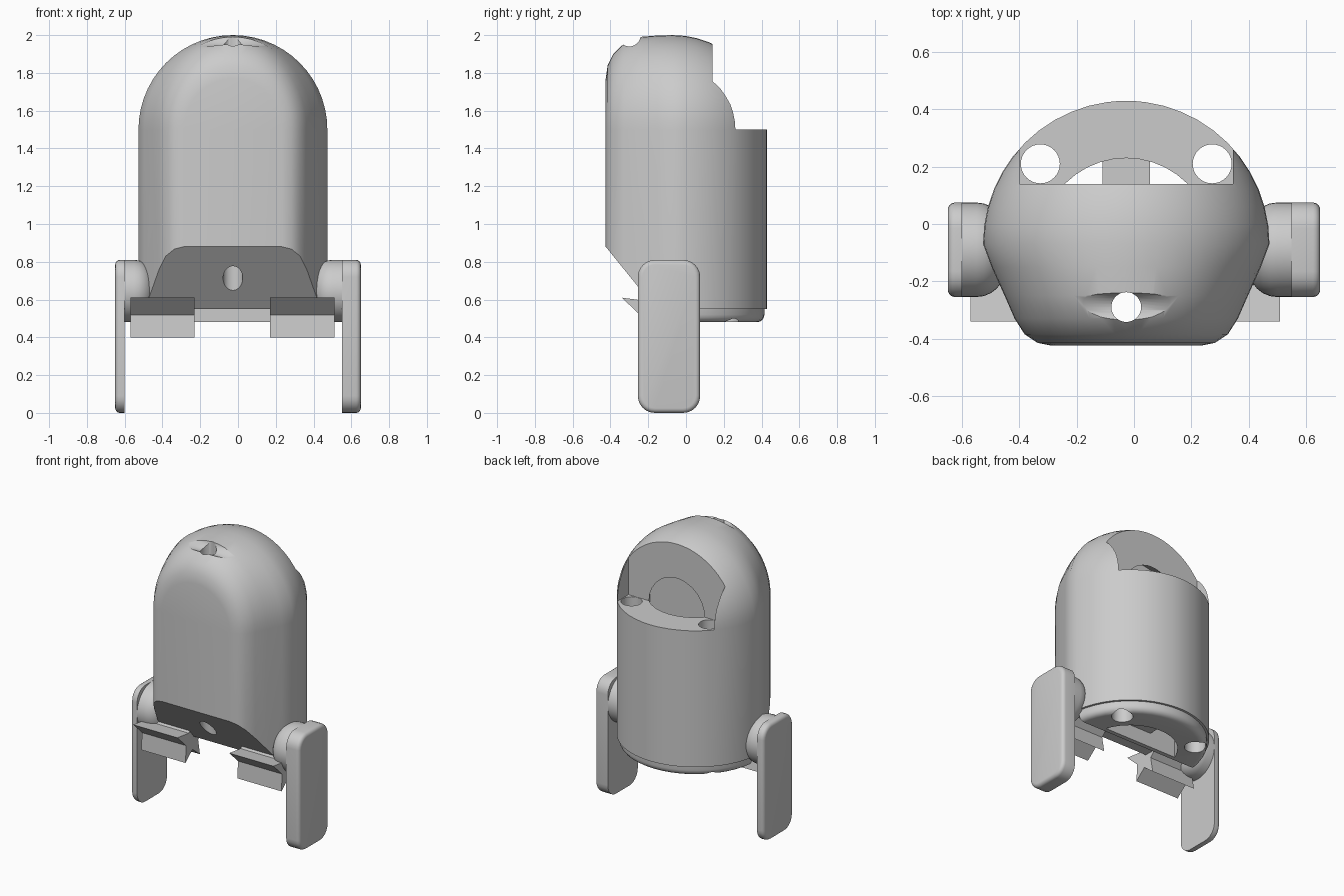
import bpy, bmesh, math
from mathutils import Matrix, Vector

if "Cube" in bpy.data.objects:
    bpy.data.objects.remove(bpy.data.objects["Cube"])

CX, CY = -0.027, -0.07      # axis of the rounded back
R, SHOULDER, BASE = 0.5, 1.5, 0.55

grey = bpy.data.materials.new("plain_grey")
grey.use_nodes = True
grey.diffuse_color = (0.6, 0.6, 0.6, 1)
grey.node_tree.nodes["Principled BSDF"].inputs["Base Color"].default_value = (0.6, 0.6, 0.6, 1)


def finish(bm, name):
    bmesh.ops.recalc_face_normals(bm, faces=bm.faces)
    mesh = bpy.data.meshes.new(name)
    bm.to_mesh(mesh)
    bm.free()
    ob = bpy.data.objects.new(name, mesh)
    bpy.context.collection.objects.link(ob)
    mesh.materials.append(grey)
    return ob


def box(name, lo, hi):
    bm = bmesh.new()
    lo, hi = Vector(lo), Vector(hi)
    size = Matrix.Diagonal((hi - lo).to_4d())
    bmesh.ops.create_cube(bm, size=1, matrix=Matrix.Translation((lo + hi) / 2) @ size)
    return finish(bm, name)


def cylinder(name, centre, radius, length, axis="Z", segments=32):
    bm = bmesh.new()
    turn = Matrix.Rotation(math.pi / 2, 4, "Y") if axis == "X" else Matrix()
    bmesh.ops.create_cone(bm, cap_ends=True, segments=segments, radius1=radius, radius2=radius,
                          depth=length, matrix=Matrix.Translation(centre) @ turn)
    return finish(bm, name)


def extrude_yz(name, points, x0, x1):
    bm = bmesh.new()
    face = bm.faces.new([bm.verts.new((x0, y, z)) for y, z in points])
    out = bmesh.ops.extrude_face_region(bm, geom=[face])["geom"]
    for v in out:
        if isinstance(v, bmesh.types.BMVert):
            v.co.x = x1
    return finish(bm, name)


def cut(ob, cutter, operation="DIFFERENCE"):
    mod = ob.modifiers.new("cut", "BOOLEAN")
    mod.object, mod.operation, mod.solver = cutter, operation, "EXACT"
    bpy.context.view_layer.objects.active = ob
    bpy.ops.object.modifier_apply(modifier=mod.name)
    bpy.data.objects.remove(cutter)


def smooth(ob, angle=32):
    bpy.ops.object.select_all(action="DESELECT")
    ob.select_set(True)
    bpy.context.view_layer.objects.active = ob
    bpy.ops.object.shade_smooth_by_angle(angle=math.radians(angle))


# Body shell: arches lofted from the flat front to the round back
stations = [(-0.425, 0.26, 0.27), (-0.415, 0.31, 0.34), (-0.385, 0.355, 0.40), (-0.33, 0.39, 0.455),
            (-0.25, 0.425, 0.49), (-0.15, 0.47, 0.498)]
for i in range(12):
    a = math.pi / 2 * i / 12
    stations.append((CY + R * math.sin(a), R * math.cos(a), R * math.cos(a)))
stations.append((CY + R, 0.02, 0.02))
bm = bmesh.new()
rings = []
for y, w, h in stations:
    ring = [bm.verts.new((CX + w, y, BASE))]
    for k in range(29):
        a = math.pi * k / 28
        ring.append(bm.verts.new((CX + w * math.cos(a), y, SHOULDER + h * math.sin(a))))
    ring.append(bm.verts.new((CX - w, y, BASE)))
    rings.append(ring)
for a, b in zip(rings, rings[1:]):
    for k in range(len(a)):
        n = (k + 1) % len(a)
        bm.faces.new((a[k], a[n], b[n], b[k]))
bm.faces.new(rings[0])
bm.faces.new(rings[-1])
body = finish(bm, "body_shell")

# Lower rim under the back half
rim = cylinder("lower_rim", (CX, CY, 0.52), 0.485, 0.08, segments=48)
bm = bmesh.new()
bm.from_mesh(rim.data)
low = [e for e in bm.edges if all(v.co.z < 0.5 for v in e.verts)]
bmesh.ops.bevel(bm, geom=low, offset=0.04, segments=4, profile=0.5, affect="EDGES")
bm.to_mesh(rim.data)
bm.free()
cut(rim, box("trim", (-1, -1, 0), (1, 0.0, 1)))


def cavity():
    ob = cylinder("cavity", (CX, CY, 0.95), 0.30, 1.1, segments=40)
    bm = bmesh.new()
    bmesh.ops.create_uvsphere(bm, u_segments=40, v_segments=20, radius=0.30,
                              matrix=Matrix.Translation((CX, CY, SHOULDER)))
    cut(ob, finish(bm, "cavity_top"), "UNION")
    cut(ob, box("cavity_wall", (-1, -1, 0), (1, 0.03, 3)))
    return ob


# Slanted underside, rear notch, vent slot, inner cavity and through holes
cut(body, extrude_yz("slant", [(-0.6, 1.096), (-0.1, 0.478), (-0.1, 0.2), (-0.6, 0.2)], -1, 1))
cut(body, box("notch", (CX - 0.373, 0.14, SHOULDER), (CX + 0.373, 1, 3)))
cut(body, cylinder("slot", (CX, -0.30, 2.0), 0.06, 0.8, "X"))
cut(body, cylinder("vent", (CX, -0.29, 1), 0.052, 3))
for part in (body, rim):
    cut(part, cavity())
    for side in (-1, 1):
        cut(part, cylinder("hole", (CX + side * 0.3, 0.21, 1), 0.068, 3))
    smooth(part)

# Strut across the cavity
box("inner_strut", (CX - 0.083, 0.0, 0.58), (CX + 0.083, 0.26, 0.8))

# Side legs: rounded plate, rounded hub and toothed roller
tips = [(-0.34, 0.61), (-0.155, 0.68), (-0.04, 0.58), (-0.09, 0.40), (-0.25, 0.40)]
mid = Vector((-0.175, 0.535))
star = []
for p, q in zip(tips, tips[1:] + tips[:1]):
    p, q = Vector(p), Vector(q)
    valley = mid + ((p + q) / 2 - mid).normalized() * 0.07
    star += [p, valley]

for label, side, outer, inner, roller in (("right", -1, -0.65, -0.6, (-0.57, -0.23)),
                                          ("left", 1, 0.65, 0.55, (0.17, 0.51))):
    plate = box(label + "_leg_plate", (min(outer, inner), -0.255, 0), (max(outer, inner), 0.075, 0.81))
    bm = bmesh.new()
    bm.from_mesh(plate.data)
    along = [e for e in bm.edges if abs(e.verts[0].co.x - e.verts[1].co.x) > 0.01]
    bmesh.ops.bevel(bm, geom=along, offset=0.09, segments=6, profile=0.5, affect="EDGES")
    rim_edges = [e for e in bm.edges if all(abs(v.co.x - outer) < 0.001 for v in e.verts)]
    bmesh.ops.bevel(bm, geom=rim_edges, offset=0.025, segments=4, profile=0.5, affect="EDGES")
    bm.to_mesh(plate.data)
    bm.free()
    smooth(plate)

    hub = cylinder(label + "_hub", (inner - side * 0.07, -0.09, 0.645), 0.165, 0.16, "X", 40)
    bm = bmesh.new()
    bm.from_mesh(hub.data)
    end = inner - side * 0.15
    edges = [e for e in bm.edges if all(abs(v.co.x - end) < 0.001 for v in e.verts)]
    bmesh.ops.bevel(bm, geom=edges, offset=0.1, segments=6, profile=0.5, affect="EDGES")
    bm.to_mesh(hub.data)
    bm.free()
    smooth(hub)

    extrude_yz(label + "_toothed_roller", star, *roller)
